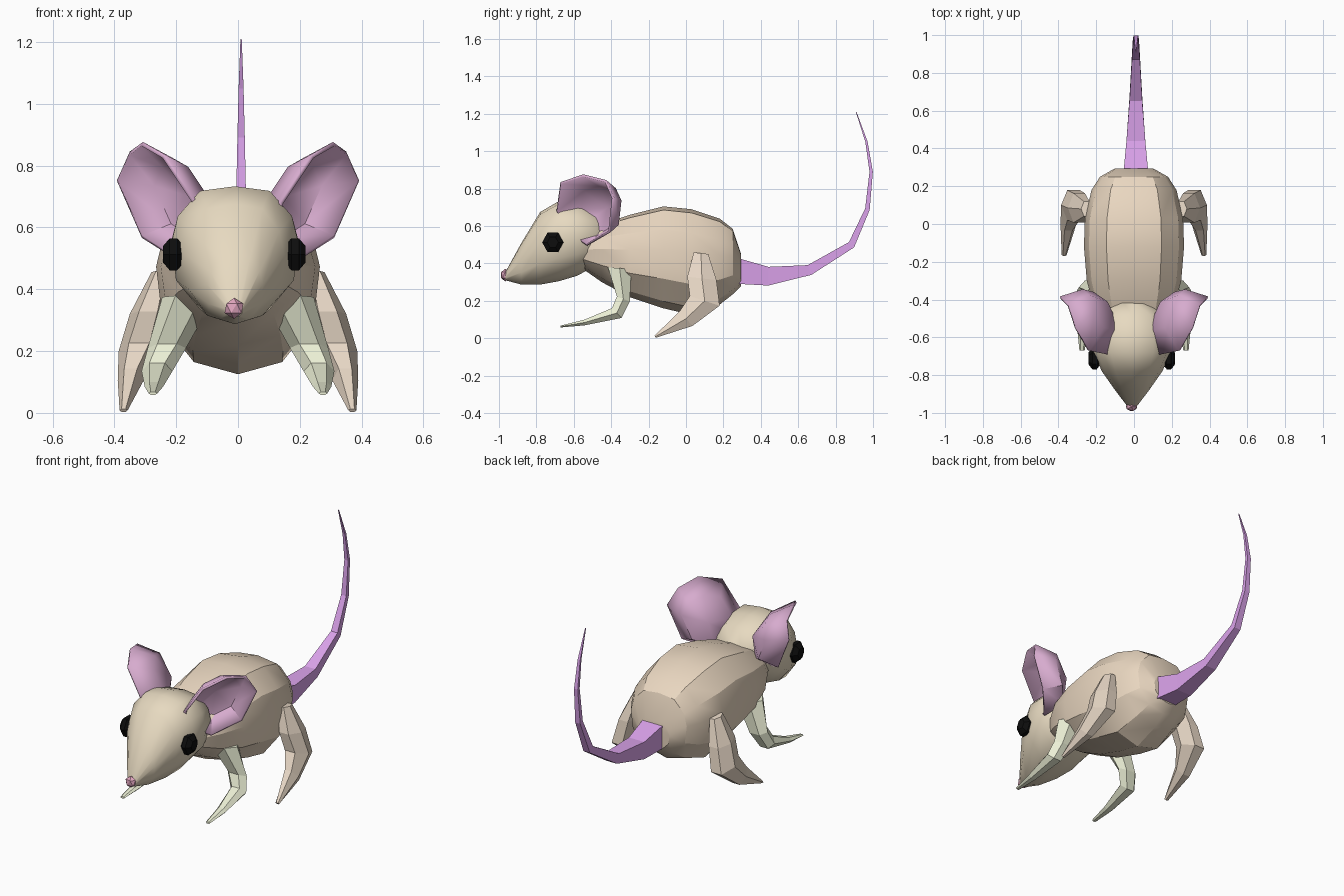
import bpy, bmesh, math
from mathutils import Vector as V

if "Cube" in bpy.data.objects:
    bpy.data.objects.remove(bpy.data.objects["Cube"])


def material(name, rgb):
    m = bpy.data.materials.new(name)
    m.diffuse_color = (*rgb, 1)
    m.use_nodes = True
    m.node_tree.nodes["Principled BSDF"].inputs["Base Color"].default_value = m.diffuse_color
    return m


FUR = material("fur", (0.82, 0.68, 0.53))
HEAD = material("head_fur", (0.80, 0.70, 0.53))
THIGH = material("hind_fur", (0.80, 0.68, 0.56))
PAW = material("pale_fur", (0.84, 0.87, 0.67))
EAR = material("ear_pink", (0.68, 0.41, 0.62))
TAIL = material("tail_violet", (0.70, 0.36, 0.82))
NOSE = material("nose_pink", (0.75, 0.38, 0.52))
BLACK = material("black", (0.004, 0.004, 0.004))


def finish(bm, name, mat, angle=None):
    bmesh.ops.recalc_face_normals(bm, faces=bm.faces)
    me = bpy.data.meshes.new(name)
    bm.to_mesh(me)
    bm.free()
    me.materials.append(mat)
    ob = bpy.data.objects.new(name, me)
    bpy.context.collection.objects.link(ob)
    if angle:
        bpy.ops.object.select_all(action='DESELECT')
        bpy.context.view_layer.objects.active = ob
        ob.select_set(True)
        bpy.ops.object.shade_smooth_by_angle(angle=math.radians(angle))
    return ob


def loft(name, mat, rings, profile, angle=None):
    """rings: (centre, u axis, v axis); profile: (u, v) pairs."""
    bm = bmesh.new()
    loops = [[bm.verts.new(V(c) + V(u) * p + V(v) * q) for p, q in profile]
             for c, u, v in rings]
    n = len(profile)
    for a, b in zip(loops, loops[1:]):
        for i in range(n):
            j = (i + 1) % n
            bm.faces.new((a[i], a[j], b[j], b[i]))
    bm.faces.new(loops[0])
    bm.faces.new(loops[-1])
    return finish(bm, name, mat, angle)


def polygon(n):
    return [(math.cos(2 * math.pi * i / n), math.sin(2 * math.pi * i / n)) for i in range(n)]


def slices(rows, x=0):
    """rows of y, bottom z, top z, half width"""
    return [((x, y, (b + t) / 2), (w, 0, 0), (0, 0, (t - b) / 2)) for y, b, t, w in rows]


# Body
half = [(0.55, -0.86), (0.93, -0.42), (1, 0.15), (0.9, 0.55), (0.55, 0.93)]
section = [(0, -1)] + half + [(0, 1)] + [(-u, v) for u, v in reversed(half)]
loft("body", FUR, slices([
    (0.295, 0.28, 0.45, 0.10), (0.25, 0.235, 0.585, 0.18), (0.18, 0.18, 0.64, 0.225),
    (0.03, 0.125, 0.69, 0.26), (-0.12, 0.16, 0.705, 0.265), (-0.30, 0.22, 0.66, 0.25),
    (-0.45, 0.30, 0.61, 0.21), (-0.55, 0.37, 0.55, 0.15)]), section, 24)

# Head
round_section = [(math.sin(a) * 1.0, -math.cos(a)) for a in
                 [2 * math.pi * i / 12 for i in range(12)]]
loft("head", HEAD, slices([
    (-0.965, 0.31, 0.355, 0.025), (-0.88, 0.287, 0.51, 0.09), (-0.78, 0.287, 0.675, 0.16),
    (-0.68, 0.305, 0.733, 0.205), (-0.58, 0.335, 0.725, 0.205), (-0.48, 0.39, 0.69, 0.17),
    (-0.41, 0.46, 0.61, 0.09)], -0.01), section, 40)

# Nose
bm = bmesh.new()
bmesh.ops.create_icosphere(bm, subdivisions=1, radius=0.034)
bmesh.ops.scale(bm, vec=(1, 0.75, 1), verts=bm.verts)
bmesh.ops.translate(bm, vec=(-0.013, -0.967, 0.338), verts=bm.verts)
finish(bm, "nose", NOSE)

# Tail: square section tapering along an upswept path
s = math.sqrt(2)
square = [(u, v) for u, v in ((-1, -1), (1, -1), (1, 1), (-1, 1))]
tail = [(0.27, 0.36, 0.065, 0.01, 0.068), (0.44, 0.332, 0.05, 0, 0.05),
        (0.66, 0.365, 0.034, -0.01, 0.026), (0.885, 0.50, 0.021, -0.014, 0.014),
        (0.97, 0.69, 0.016, -0.012, 0.004), (0.99, 0.89, 0.012, -0.009, 0),
        (0.965, 1.05, 0.008, -0.006, -0.001), (0.91, 1.21, 0.002, -0.002, 0)]
loft("tail", TAIL, [((0.01, y, z), (w, 0, 0), (0, ty, tz)) for y, z, w, ty, tz in tail], square)

# Leg rings: x, y, z, half width, back axis y and z
front_leg = [(0.16, -0.355, 0.375, 0.085, 0.072, -0.005), (0.23, -0.335, 0.21, 0.062, 0.04, -0.015),
             (0.262, -0.37, 0.135, 0.05, 0.03, -0.03), (0.272, -0.54, 0.085, 0.03, 0, -0.018),
             (0.275, -0.67, 0.063, 0.014, 0, -0.006)]
hind_leg = [(0.25, 0.08, 0.455, 0.03, 0.045, -0.005), (0.29, 0.085, 0.32, 0.06, 0.09, -0.01),
            (0.32, 0.10, 0.20, 0.066, 0.092, -0.03), (0.347, 0.0, 0.105, 0.042, 0.04, -0.045),
            (0.37, -0.165, 0.008, 0.013, 0.004, -0.006)]
# Ear rim, outlining a cup that opens forwards and outwards
ear_rim = [(0.20, -0.53, 0.50), (0.13, -0.65, 0.58), (0.14, -0.69, 0.68), (0.24, -0.67, 0.83),
           (0.31, -0.55, 0.87), (0.35, -0.43, 0.84), (0.39, -0.39, 0.75), (0.31, -0.41, 0.57)]


def ear(name, sx):
    bm = bmesh.new()
    mid = V((0.26, -0.53, 0.70))
    flip = lambda p: bm.verts.new((p.x * sx, p.y, p.z))
    rim = [flip(V(p)) for p in ear_rim]
    cup = [flip(V(p).lerp(mid, 0.3) + V((-0.08, 0.08, 0))) for p in ear_rim]
    back = flip(mid + V((-0.115, 0.115, 0)))
    for i in range(len(rim)):
        j = (i + 1) % len(rim)
        bm.faces.new((rim[i], rim[j], cup[j], cup[i]))
        bm.faces.new((cup[i], cup[j], back))
    ob = finish(bm, name, EAR, 45)
    mod = ob.modifiers.new("thickness", 'SOLIDIFY')
    mod.thickness = 0.014
    mod.offset = 0


for side, sx in (("right", 1), ("left", -1)):
    for label, rows, mat in (("front_leg", front_leg, PAW), ("hind_leg", hind_leg, THIGH)):
        loft(f"{label}_{side}", mat,
             [((x * sx, y, z), (w, 0, 0), (0, ty, tz)) for x, y, z, w, ty, tz in rows], polygon(6))
    ear(f"ear_{side}", sx)
    # Eye: faceted hexagonal bead
    loft(f"eye_{side}", BLACK,
         [((sx * 0.197 - 0.012 + d, -0.712, 0.513), (0, r, 0), (0, 0, r * 1.05))
          for d, r in ((-0.033, 0.03), (-0.012, 0.057), (0.012, 0.057), (0.033, 0.03))], polygon(6))
